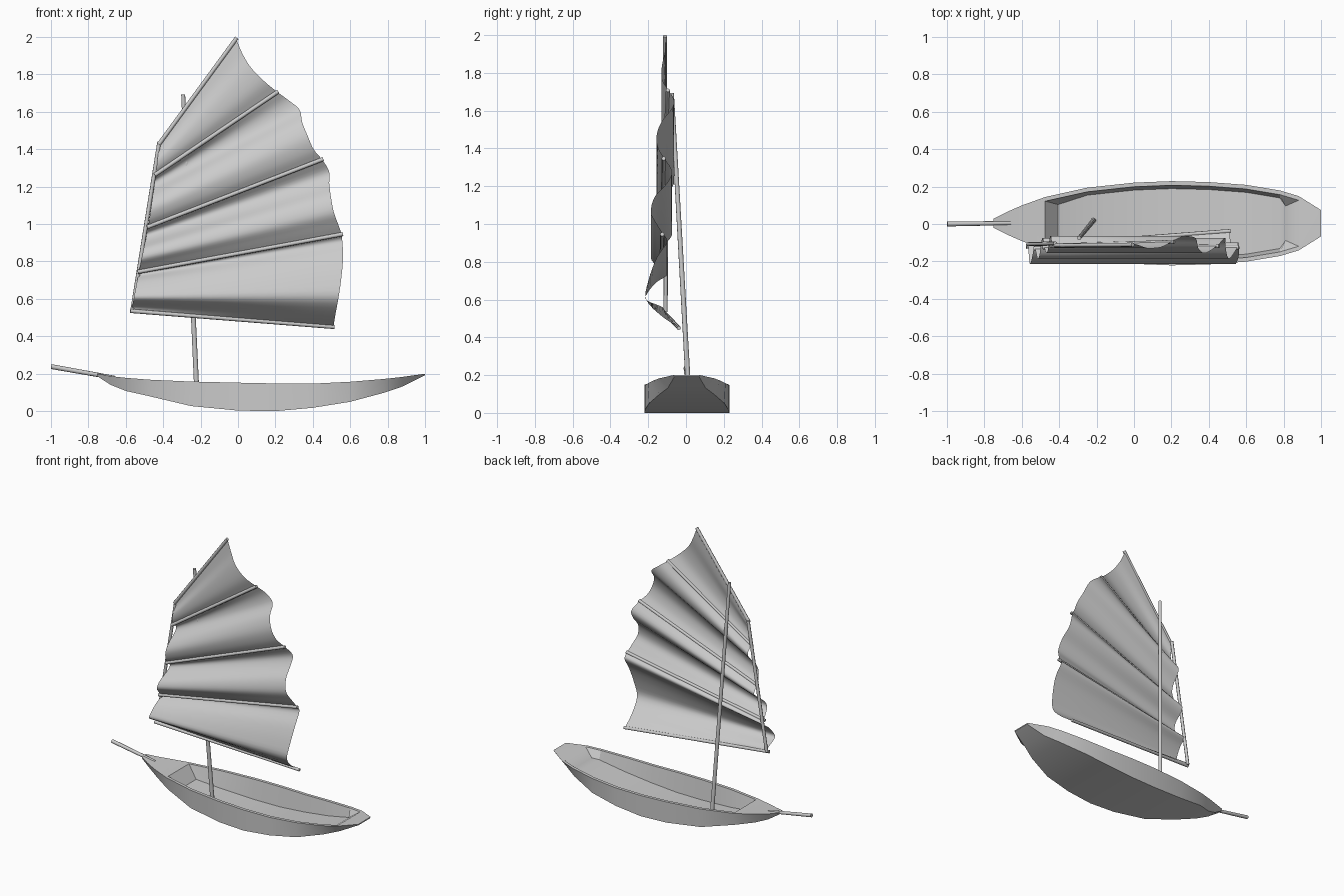
import bpy, bmesh, math
from mathutils import Vector

cube = bpy.data.objects.get("Cube")
if cube:
    bpy.data.objects.remove(cube, do_unlink=True)

grey = bpy.data.materials.new("plain_grey")
grey.use_nodes = True
grey.diffuse_color = (0.6, 0.6, 0.6, 1)
grey.node_tree.nodes["Principled BSDF"].inputs["Base Color"].default_value = (0.6, 0.6, 0.6, 1)


def finish(bm, name, angle=30, fix_normals=True):
    if fix_normals:
        bmesh.ops.recalc_face_normals(bm, faces=bm.faces)
    mesh = bpy.data.meshes.new(name)
    bm.to_mesh(mesh)
    bm.free()
    mesh.materials.append(grey)
    obj = bpy.data.objects.new(name, mesh)
    bpy.context.collection.objects.link(obj)
    bpy.ops.object.select_all(action='DESELECT')
    obj.select_set(True)
    bpy.context.view_layer.objects.active = obj
    bpy.ops.object.shade_smooth_by_angle(angle=math.radians(angle))
    return obj


def spar(name, a, b, r1, r2, sides=10):
    """Tapered pole between two points."""
    a, b = Vector(a), Vector(b)
    bm = bmesh.new()
    bmesh.ops.create_cone(bm, cap_ends=True, segments=sides, radius1=r1, radius2=r2, depth=(b - a).length)
    obj = finish(bm, name, 50)
    obj.rotation_mode = 'QUATERNION'
    obj.rotation_quaternion = (b - a).to_track_quat('Z', 'Y')
    obj.location = (a + b) / 2
    return obj


# Hull: x, rim half width, rim height, bottom half width, bottom height
stations = [
    (-.75, .025, .2, .02, .185), (-.68, .06, .187, .035, .14),
    (-.6, .095, .178, .065, .108), (-.475, .14, .168, .125, .08),
    (-.25, .19, .158, .185, .027), (0, .217, .152, .215, .003),
    (.2, .225, .148, .225, 0), (.4, .22, .147, .22, .018),
    (.6, .205, .157, .2, .05), (.78, .175, .172, .145, .098),
    (.88, .145, .183, .1, .132), (1, .07, .2, .065, .192)]
FIRST, LAST = 3, 10   # stations at the ends of the open well
bm = bmesh.new()


def pair(x, half, z):
    return [bm.verts.new((x, .004 + s * half, z)) for s in (-1, 1)]


rim = [pair(x, w, z) for x, w, z, bw, bz in stations]
chine = [pair(x, bw, bz) for x, w, z, bw, bz in stations]
lip, floor = {}, {}
for i in range(FIRST, LAST + 1):
    x, w, z, bw, bz = stations[i]
    lip[i] = pair(x, w - .022, z)
    fx = x + .07 if i == FIRST else x - .07 if i == LAST else x
    fz = bz - .012 if i in (FIRST, LAST) else bz
    floor[i] = pair(fx, min(w - .04, bw - .008), fz + .014)


def strip(a, b, i):
    for s in (0, 1):
        bm.faces.new((a[i][s], a[i + 1][s], b[i + 1][s], b[i][s]))


def across(a, i):
    bm.faces.new((a[i][0], a[i + 1][0], a[i + 1][1], a[i][1]))


for i in range(len(stations) - 1):
    strip(rim, chine, i)
    across(chine, i)
    if FIRST <= i < LAST:
        strip(rim, lip, i)
        strip(lip, floor, i)
        across(floor, i)
    elif i + 1 != FIRST and i != LAST:
        across(rim, i)
# End decks meet the lip of the well, and sloped end walls drop to its floor
for i, outer in ((FIRST, FIRST - 1), (LAST, LAST + 1)):
    bm.faces.new((rim[outer][0], rim[i][0], lip[i][0], lip[i][1], rim[i][1], rim[outer][1]))
    bm.faces.new((lip[i][0], lip[i][1], floor[i][1], floor[i][0]))
for i in (0, -1):
    bm.faces.new((rim[i][0], rim[i][1], chine[i][1], chine[i][0]))
finish(bm, "hull", 28)

# Stern pole and mast
spar("stern_pole", (-.998, 0, .238), (-.66, .005, .178), .013, .011, 8)
spar("mast", (-.217, .018, .035), (-.293, -.075, 1.692), .014, .011)

# Sail edges at each batten: luff end and leech end
battens = [
    ((-.57, -.115, .535), (.51, -.032, .45)),
    ((-.53, -.125, .745), (.555, -.12, .945)),
    ((-.48, -.118, .985), (.45, -.112, 1.345)),
    ((-.44, -.11, 1.265), (.21, -.09, 1.705)),
    ((-.42, -.108, 1.43), (-.01, -.105, 1.99))]
battens = [(Vector(a), Vector(b)) for a, b in battens]
# Billow of each panel: height fraction, y depth, leech shift in x
billow = [
    [(.12, -.125, .004), (.3, -.21, .012), (.5, -.2, .018), (.75, -.155, .018), (.92, -.1, .006)],
    [(.14, -.155, -.006), (.3, -.185, -.012), (.5, -.165, -.006), (.68, -.1, .004), (.84, -.075, .02)],
    [(.15, -.145, -.01), (.35, -.155, .006), (.55, -.128, .025), (.74, -.075, .056), (.88, -.066, .03)],
    [(.2, -.125, -.025), (.45, -.128, -.04), (.72, -.112, -.028)]]


def smooth_path(points, steps=4):
    """Catmull-Rom curve through the points."""
    ext = [points[0] * 2 - points[1]] + points + [points[-1] * 2 - points[-2]]
    path = []
    for p0, p1, p2, p3 in zip(ext, ext[1:], ext[2:], ext[3:]):
        for k in range(steps):
            t = k / steps
            path.append(p1 + (p2 - p0) * (t / 2) + (p0 * 2 - p1 * 5 + p2 * 4 - p3) * (t * t / 2)
                        + (p1 * 3 - p0 - p2 * 3 + p3) * (t ** 3 / 2))
    return path + [points[-1]]


bm = bmesh.new()
COLS = 8
for (lower, upper, panel) in zip(battens, battens[1:], billow):
    edges = []
    for side in (0, 1):
        a, b = lower[side], upper[side]
        pts = [a.copy()]
        for t, y, dx in panel:
            p = a.lerp(b, t)
            pts.append(Vector((p.x + dx * side, y, p.z)))
        edges.append(smooth_path(pts + [b.copy()]))
    rows = [[bm.verts.new(p.lerp(q, c / COLS)) for c in range(COLS + 1)] for p, q in zip(*edges)]
    for r, s in zip(rows, rows[1:]):
        for c in range(COLS):
            bm.faces.new((r[c], r[c + 1], s[c + 1], s[c]))
finish(bm, "sail", 60, fix_normals=False)

# Battens lie on the front of the sail
names = ["boom", "lower_batten", "middle_batten", "upper_batten", "yard"]
for name, (a, b) in zip(names, battens):
    off = Vector((0, -.006, 0))
    over = (b - a).normalized() * .006
    spar(name, a + off - over, b + off + over, .011, .011, 8)
# Straight spar behind the luff
spar("luff_spar", (-.565, -.108, .535), (-.42, -.104, 1.44), .011, .011, 8)
